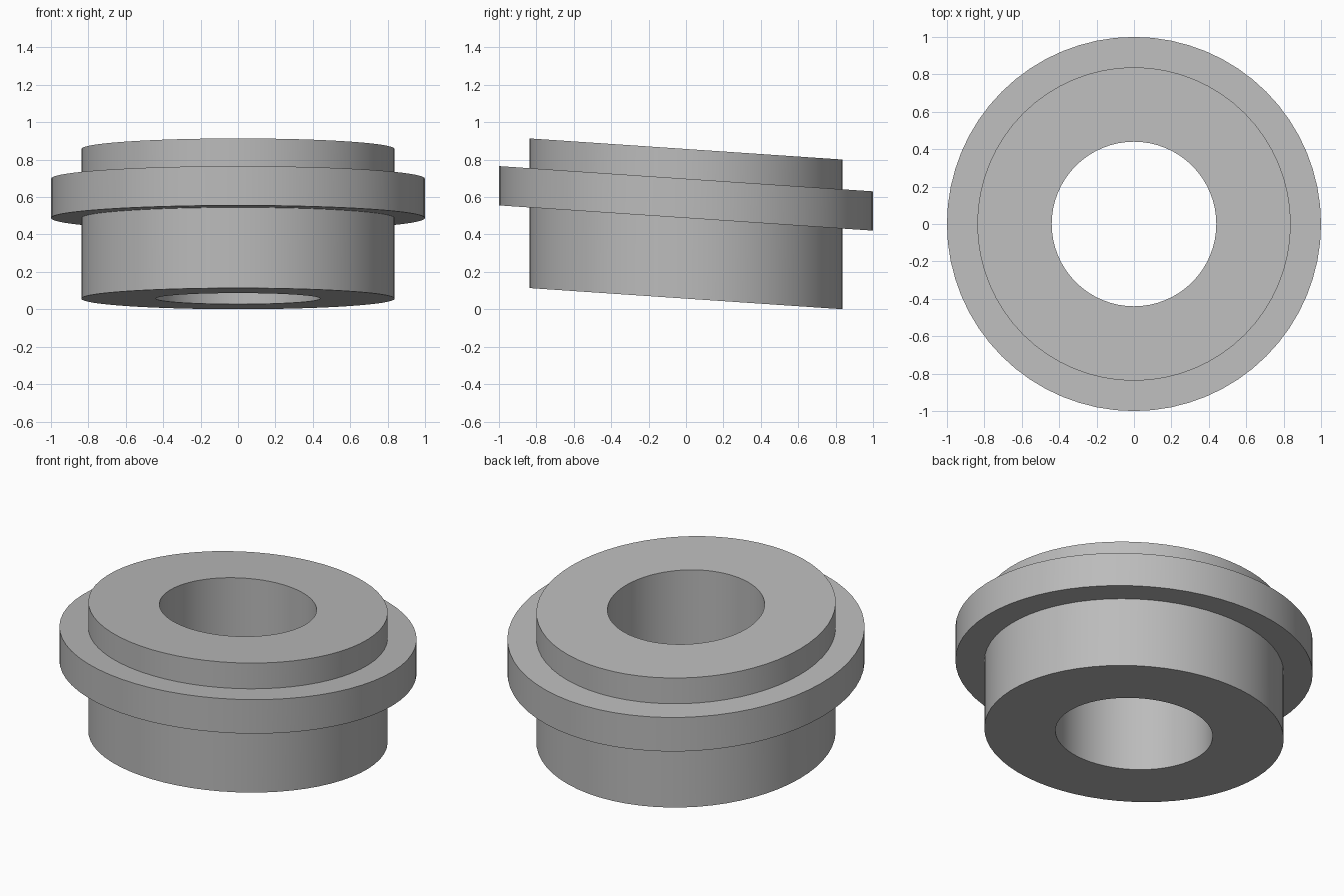
import bpy, bmesh, math
from mathutils import Matrix

cube = bpy.data.objects.get("Cube")
if cube:
    bpy.data.objects.remove(cube, do_unlink=True)

SEGMENTS = 64
SLOPE = -0.0675  # every flat face tilts down towards the back
BORE, BODY, FLANGE = 0.44, 0.838, 1.0
BOTTOM, FLANGE_LOW, FLANGE_HIGH, TOP = 0.057, 0.488, 0.698, 0.857

grey = bpy.data.materials.new("Plain grey")
grey.use_nodes = True
colour = (0.5, 0.5, 0.5, 1)
grey.diffuse_color = colour
grey.node_tree.nodes["Principled BSDF"].inputs["Base Color"].default_value = colour

# Half section of the bushing as (radius, height), from the bore outwards
section = [(BORE, BOTTOM), (BODY, BOTTOM), (BODY, FLANGE_LOW), (FLANGE, FLANGE_LOW),
           (FLANGE, FLANGE_HIGH), (BODY, FLANGE_HIGH), (BODY, TOP), (BORE, TOP)]

# Revolve the closed section
bm = bmesh.new()
verts = [bm.verts.new((0, -r, z)) for r, z in section]
edges = [bm.edges.new((v, verts[(i + 1) % len(verts)])) for i, v in enumerate(verts)]
bmesh.ops.spin(bm, geom=verts + edges, axis=(0, 0, 1), cent=(0, 0, 0),
               angle=math.tau, steps=SEGMENTS, use_merge=True)
bmesh.ops.remove_doubles(bm, verts=bm.verts, dist=0.0001)

# Shear so the walls stay vertical while the faces slope
shear = Matrix.Identity(4)
shear[2][1] = SLOPE
bm.transform(shear)
bmesh.ops.recalc_face_normals(bm, faces=bm.faces)

mesh = bpy.data.meshes.new("flanged_bushing")
bm.to_mesh(mesh)
bm.free()
mesh.materials.append(grey)
bushing = bpy.data.objects.new("flanged_bushing", mesh)
bpy.context.collection.objects.link(bushing)

# Smooth walls with crisp rims
bpy.ops.object.select_all(action='DESELECT')
bushing.select_set(True)
bpy.context.view_layer.objects.active = bushing
bpy.ops.object.shade_smooth_by_angle(angle=math.radians(30))
